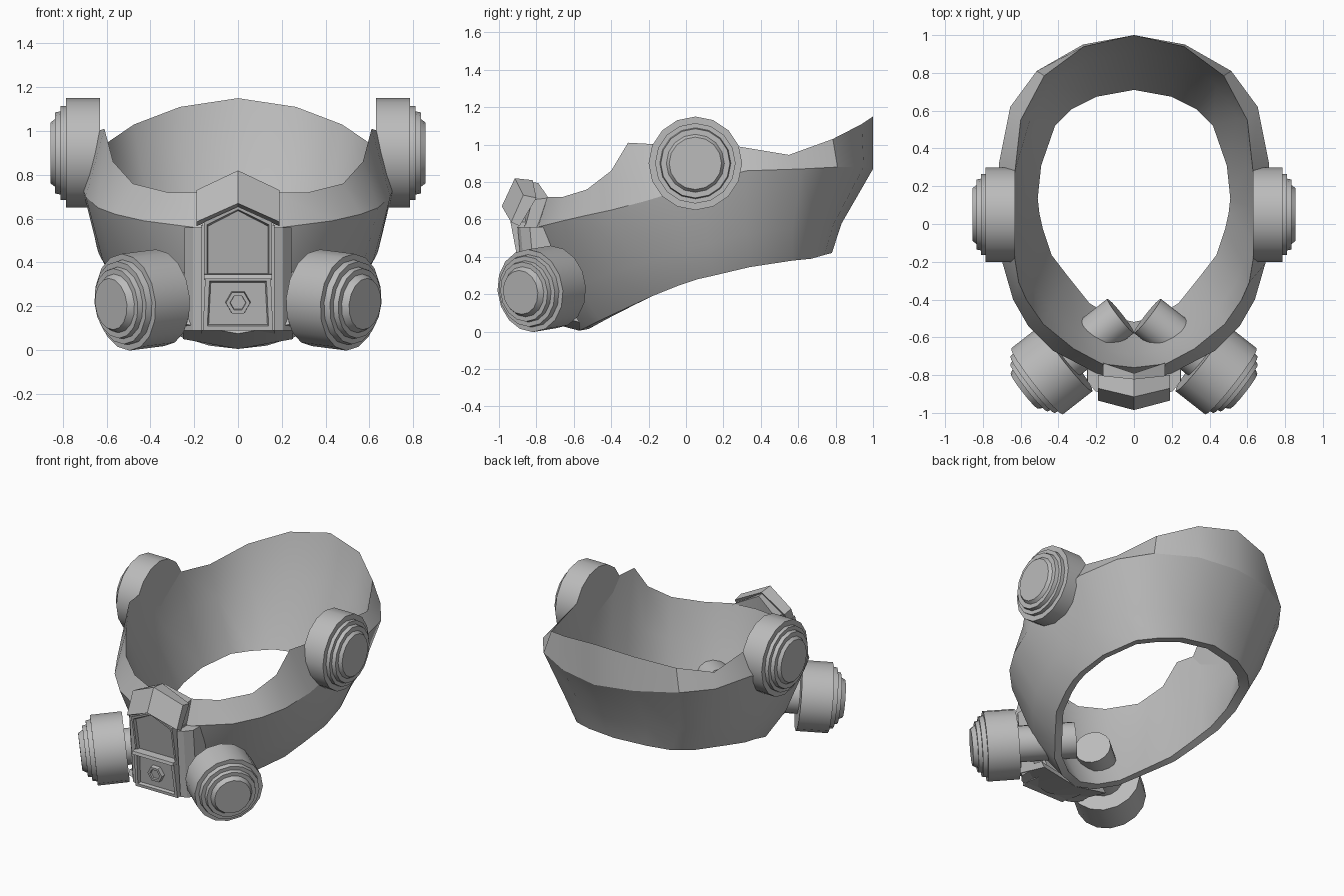
import bpy, bmesh, math
from mathutils import Vector

cube = bpy.data.objects.get("Cube")
if cube:
    bpy.data.objects.remove(cube, do_unlink=True)

grey = bpy.data.materials.new("mask grey")
grey.use_nodes = True
COL = (0.5, 0.5, 0.5, 1)
grey.diffuse_color = COL
grey.node_tree.nodes["Principled BSDF"].inputs["Base Color"].default_value = COL


def make(name, verts, faces, angle=30):
    """Mesh object with outward normals, smooth below the given angle."""
    me = bpy.data.meshes.new(name)
    me.from_pydata(verts, [], faces)
    bm = bmesh.new()
    bm.from_mesh(me)
    bmesh.ops.remove_doubles(bm, verts=bm.verts, dist=0.0005)
    bmesh.ops.recalc_face_normals(bm, faces=bm.faces)
    bm.to_mesh(me)
    bm.free()
    ob = bpy.data.objects.new(name, me)
    me.materials.append(grey)
    bpy.context.collection.objects.link(ob)
    bpy.ops.object.select_all(action='DESELECT')
    ob.select_set(True)
    bpy.context.view_layer.objects.active = ob
    bpy.ops.object.shade_smooth_by_angle(angle=math.radians(angle))


def loft(name, rings, close=False, angle=30):
    """Skin equal rings of points; closed loop of rings or capped ends."""
    n, m = len(rings[0]), len(rings)
    faces = []
    for i in range(m if close else m - 1):
        j = (i + 1) % m
        for k in range(n):
            l = (k + 1) % n
            faces.append((i * n + k, i * n + l, j * n + l, j * n + k))
    if not close:
        faces += [tuple(range(n)), tuple(range((m - 1) * n, m * n))]
    make(name, [p for r in rings for p in r], faces, angle)


def turned(name, tip, axis, profile, sides):
    """Stepped round part: profile of (distance behind the tip, radius)."""
    axis = Vector(axis).normalized()
    u = axis.cross(Vector((0, 0, 1))).normalized()
    v = u.cross(axis)
    rings = []
    for s, r in profile:
        c = Vector(tip) - axis * s
        rings.append([c + (u * math.cos(a) + v * math.sin(a)) * r
                      for a in (math.tau * k / sides for k in range(sides))])
    loft(name, rings, angle=35)


# Face band: upper edge, ridge and lower edge, front to back
top = [(0, -.76, .72), (.17, -.74, .72), (.32, -.66, .72), (.48, -.53, .76),
       (.57, -.40, .86), (.61, -.31, 1.01), (.64, -.13, 1.0), (.64, .05, .92),
       (.63, .28, .99), (.60, .55, .945), (.475, .785, 1.03), (.265, .94, 1.11),
       (0, 1, 1.15)]
ridge = [(0, -.84, .55), (.20, -.79, .56), (.43, -.67, .59), (.56, -.54, .62),
         (.64, -.40, .65), (.695, -.21, .70), (.71, -.08, .74), (.715, .08, .79),
         (.715, .32, .86), (.655, .62, .87), (.515, .81, .88), (.27, .95, .88),
         (0, 1, .87)]
low = [(0, -.57, .005), (.13, -.54, .02), (.26, -.46, .06), (.38, -.31, .13),
       (.48, -.18, .19), (.53, -.03, .25), (.55, .06, .28), (.56, .15, .30),
       (.54, .34, .345), (.46, .57, .38), (.36, .67, .39), (.22, .74, .41),
       (0, .78, .42)]


def spread(p, kx, ky):
    return Vector((p.x * kx, p.y * ky, p.z))


sections = []
for t, r, b in zip(map(Vector, top), map(Vector, ridge), map(Vector, low)):
    belly = spread(r.lerp(b, .65), 1.05, 1.09 if r.y < -.3 else .97)
    hole = spread(b, .91, .91) + Vector((0, 0, .01))
    inner = spread(t.lerp(hole, .4), 1.04, 1.04)
    sections.append([t, r, belly, b, hole, inner])
mirrored = [[spread(p, -1, 1) for p in s] for s in sections[-2:0:-1]]
loft("face_band", sections + mirrored, close=True, angle=27)

# Side filters with inner pegs, and ear discs
filter_profile = [(0, .118), (.03, .135), (.03, .16), (.055, .165), (.055, .19),
                  (.085, .195), (.085, .222), (.285, .222), (.285, .115), (.65, .115)]
ear_profile = [(0, .14), (.02, .155), (.02, .185), (.045, .19), (.045, .215),
               (.07, .215), (.07, .25), (.225, .25)]
for side, word in ((1, "left"), (-1, "right")):
    turned(word + "_filter", (side * .58, -.885, .21), (side * .78, -.61, -.10),
           filter_profile, 16)
    turned(word + "_ear_disc", (side * .855, .05, .90), (side, 0, 0), ear_profile, 16)


def across(name, profile, half):
    """Profile in (y, z) stretched between -half and +half in x."""
    loft(name, [[(x, y, z) for y, z in profile] for x in (-half, half)])


# Nose housing, chin and side pillars
across("nose_housing", [(-.865, .57), (-.84, .09), (-.60, .06),
                        (-.64, .12), (-.80, .57)], .17)
loft("chin_plate", [[(x, y, z + d) for y, z in ((-.835, .075), (-.57, .005),
                                              (-.60, .06), (-.82, .11))]
                    for x, d in ((-.25, .045), (0, 0), (.25, .045))])
for side, word in ((1, "left"), (-1, "right")):
    loft(word + "_pillar", [[(side * x, y, z) for x, y in
                             ((.165, y0 - .025), (.205, y0 - .01), (.245, y0 + .04),
                              (.245, y0 + .16), (.165, y0 + .16))]
                            for y0, z in ((-.875, .56), (-.835, .09))])


def peaked(name, half, edge, peak):
    """Two-sided part that rises to a peak on the centre line."""
    loft(name, [[(x, y, z) for y, z in p] for x, p in
                ((-half, edge), (0, peak), (half, edge))])


# Peaked brow slab and the neck that joins it to the band
peaked("brow", .19, [(-.935, .585), (-.87, .73), (-.80, .715), (-.89, .565)],
       [(-.985, .67), (-.915, .82), (-.82, .81), (-.90, .65)])
peaked("brow_neck", .165, [(-.86, .56), (-.82, .705), (-.735, .715), (-.78, .55)],
       [(-.88, .62), (-.84, .80), (-.79, .795), (-.79, .60)])


def framed(name, outline, depth_at, rim, sink, back):
    """Front panel with a raised rim and a sunken middle."""
    c = Vector((sum(p[0] for p in outline), sum(p[1] for p in outline))) / len(outline)

    def ring(inset, off):
        pts = []
        for x, z in outline:
            d = Vector((x, z)) - c
            q = c + Vector((d.x - math.copysign(min(inset, abs(d.x)), d.x),
                            d.y - math.copysign(inset, d.y)))
            pts.append((q.x, depth_at(q.y) + off, q.y))
        return pts
    loft(name, [ring(0, back), ring(0, 0), ring(rim, 0), ring(rim + .006, sink)])


# Upper panel and lower valve box
framed("upper_panel", [(-.155, .32), (.155, .32), (.155, .585), (0, .655), (-.155, .585)],
       lambda z: -.865 - .19 * (z - .2), .013, .02, .09)
framed("valve_box", [(-.16, .09), (.16, .09), (.15, .335), (-.15, .335)],
       lambda z: -.885 - .12 * (z - .09), .02, .022, .09)
across("valve_lintel", [(-.93, .325), (-.925, .345), (-.86, .35), (-.86, .325)], .155)

# Hexagonal valve boss
turned("valve_boss", (0, -.905, .215), (0, -1, -.12),
       [(.012, .035), (0, .037), (0, .055), (.05, .06)], 6)
